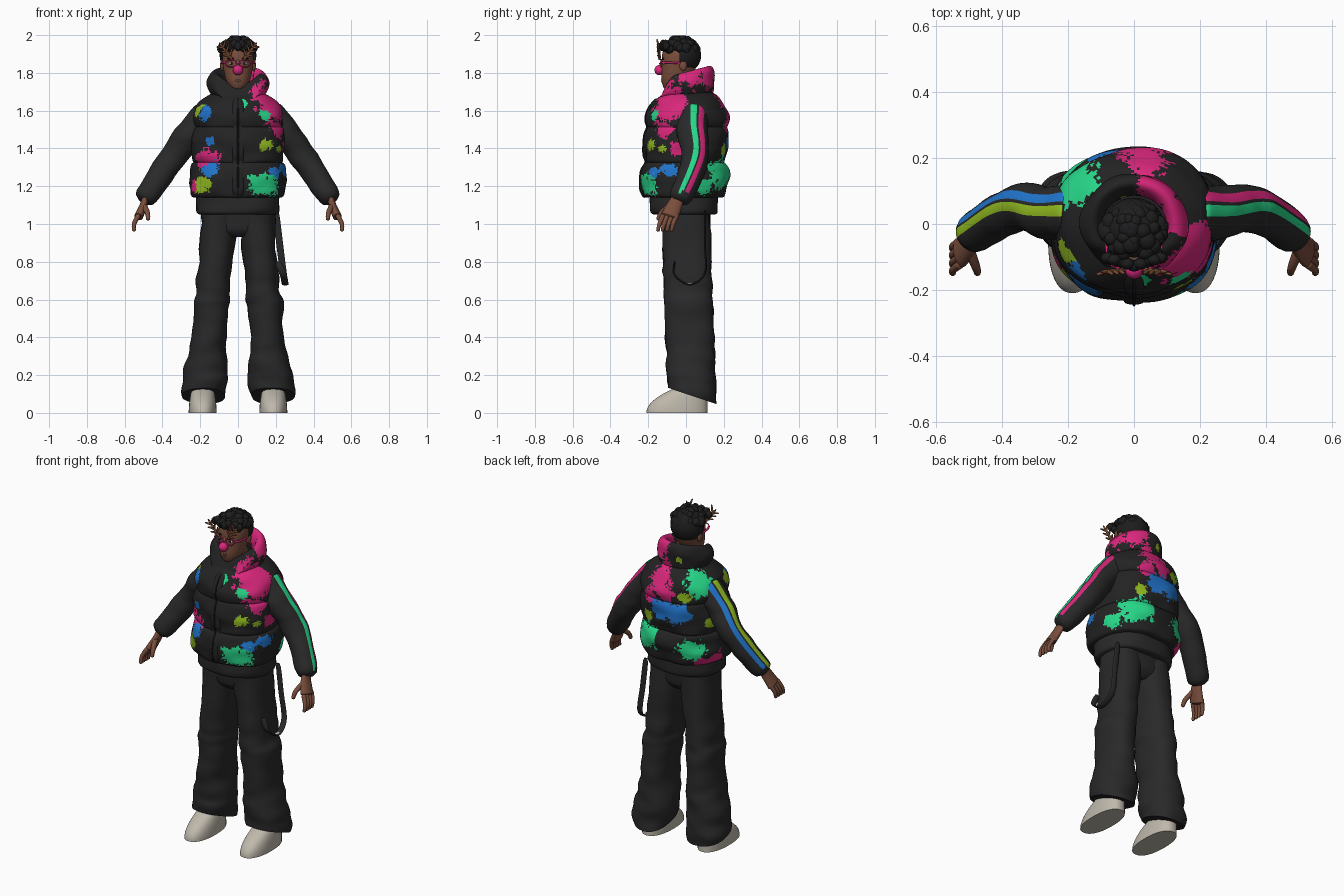
import bpy, bmesh, math, random
from mathutils import Vector, Matrix, noise

if "Cube" in bpy.data.objects:
    bpy.data.objects.remove(bpy.data.objects["Cube"])
random.seed(4)


def material(name, *rgb):
    surface = bpy.data.materials.new(name)
    surface.use_nodes = True
    surface.diffuse_color = (*rgb, 1)
    surface.node_tree.nodes["Principled BSDF"].inputs["Base Color"].default_value = (*rgb, 1)
    return surface


BLACK = material("vest black", .017, .017, .017)
CHARCOAL = material("cloth charcoal", .022, .022, .022)
HAIR = material("hair black", .012, .012, .012)
SKIN = material("skin brown", .19, .075, .045)
TWIG = material("twig brown", .19, .075, .035)
PINK = material("paint pink", .7, .02, .2)
GREEN = material("paint green", .02, .68, .25)
BLUE = material("paint blue", .015, .18, .62)
LIME = material("paint lime", .3, .52, .015)
CREAM = material("shoe cream", .52, .48, .41)


def finish(name, bm, materials):
    bmesh.ops.recalc_face_normals(bm, faces=bm.faces)
    mesh = bpy.data.meshes.new(name)
    bm.to_mesh(mesh)
    bm.free()
    for surface in materials:
        mesh.materials.append(surface)
    mesh.shade_smooth()
    mesh.set_sharp_from_angle(angle=math.radians(50))
    bpy.context.collection.objects.link(bpy.data.objects.new(name, mesh))


def smooth_path(points, steps):
    """Catmull-Rom curve through rows of numbers."""
    curve = []
    last = len(points) - 1
    for i in range(last):
        before, start, end, after = (points[max(0, min(last, i + k))] for k in (-1, 0, 1, 2))
        for step in range(steps):
            t = step / steps
            curve.append([q + t / 2 * (r - p + t * (2*p - 5*q + 4*r - s + t * (3*(q - r) + s - p)))
                          for p, q, r, s in zip(before, start, end, after)])
    return curve + [list(points[-1])]


def join_rings(name, rings, materials, rule=None, side=1, wrinkle=0):
    """Join rings of points into a closed body; rule picks the face material."""
    bm = bmesh.new()
    loops = []
    for ring in rings:
        middle = sum(ring, Vector()) / len(ring)
        loop = []
        for point in ring:
            fold = noise.noise(Vector((point.x * 7, point.y * 7, point.z * 14 + side)))
            point = point + (point - middle).normalized() * fold * wrinkle
            loop.append(bm.verts.new((point.x * side, point.y, point.z)))
        loops.append(loop)
    count = len(loops[0])
    for lower, upper in zip(loops, loops[1:]):
        for j in range(count):
            k = (j + 1) % count
            face = bm.faces.new((lower[j], lower[k], upper[k], upper[j]))
            if rule:
                face.material_index = rule(j, face.calc_center_median())
    bm.faces.new(loops[0])
    bm.faces.new(loops[-1])
    finish(name, bm, materials)


def loft(name, rows, materials, steps=4, segments=40, power=2.3,
         lean=lambda z: 0, tilt=lambda y, z: 0, **options):
    """Stacked ovals given as height, radius x, radius y, centre y."""
    def bend(value):
        return math.copysign(abs(value) ** (2 / power), value)
    rings = []
    for z, wide, deep, back in smooth_path(rows, steps):
        ring = []
        for j in range(segments):
            angle = math.tau * j / segments
            y = deep * bend(math.sin(angle))
            ring.append(Vector((lean(z) + wide * bend(math.cos(angle)), back + y, z + tilt(y, z))))
        rings.append(ring)
    join_rings(name, rings, materials, **options)


def tube(name, points, start, end, materials, steps=6, segments=10, across=(0, 1, 0),
         flat=1, thin=1, **options):
    """Sweep a tapering section with rounded ends along points."""
    path = [Vector(p) for p in smooth_path(points, steps)]
    last = len(path) - 1
    rings = []
    for i, point in enumerate(path):
        along = (path[min(i + 1, last)] - path[max(i - 1, 0)]).normalized()
        u = along.cross(Vector(across)).normalized()
        v = u.cross(along)
        t = i / last
        radius = (start + (end - start) * t) * (1 - abs(2 * t - 1) ** 20 / 2)
        angles = [math.tau * j / segments for j in range(segments)]
        rings.append([point + radius * (u * flat * math.cos(a) + v * thin * math.sin(a)) for a in angles])
    join_rings(name, rings, materials, **options)


def balls(name, items, surface, segments=16, trim=None):
    """Ellipsoids given as centre and radii, kept as one object."""
    bm = bmesh.new()
    for centre, size in items:
        place = Matrix.Translation(centre) @ Matrix.Diagonal((*size, 1))
        bmesh.ops.create_uvsphere(bm, u_segments=segments, v_segments=segments, radius=1, matrix=place)
    if trim:
        bmesh.ops.delete(bm, geom=[v for v in bm.verts if trim(v.co)], context="VERTS")
    finish(name, bm, [surface])


# Paint splashes on the vest: heading in degrees from the front, height, size
SPLASHES = {
    LIME: [(38, 1.42, .03), (-48, 1.21, .04), (-68, 1.6, .03), (212, 1.56, .03), (200, 1.75, .02),
           (60, 1.4, .02), (150, 1.4, .03), (250, 1.4, .03)],
    GREEN: [(40, 1.58, .03), (12, 1.64, .02), (32, 1.2, .06), (237, 1.63, .07), (222, 1.25, .06),
            (145, 1.27, .08), (112, 1.2, .04)],
    BLUE: [(-50, 1.58, .04), (-38, 1.44, .02), (-38, 1.29, .04), (48, 1.27, .03), (70, 1.28, .04),
           (178, 1.46, .06), (205, 1.46, .06)],
    PINK: [(58, 1.64, .1), (62, 1.5, .04), (85, 1.4, .04), (-42, 1.34, .05), (-55, 1.34, .04),
           (-62, 1.2, .03), (172, 1.64, .07), (185, 1.56, .05), (160, 1.52, .04),
           (235, 1.16, .04), (255, 1.17, .05), (100, 1.8, .08), (145, 1.8, .08)],
}
VEST_COLOURS = [BLACK, *SPLASHES]


def splash(segment, centre):
    heading = math.degrees(math.atan2(centre.x, -centre.y))
    ragged = noise.noise(centre * 22) / 2 + noise.noise(centre * 80) / 2
    for index, spots in enumerate(SPLASHES.values()):
        for angle, z, size in spots:
            turn = (heading - angle + 180) % 360 - 180
            if math.hypot(turn / 300, centre.z - z) / size + ragged < 1:
                return index + 1
    return 0


# Quilted vest: a full lower band, two softer ones and sloping shoulders
def vest_row(t):
    puff = (.025 if t < 1 / 3 else .015) * math.sqrt(abs(math.sin(3 * math.pi * t)))
    shoulder = math.sqrt(1 - .7 * max(0, (t - .7) / .3) ** 2)
    return 1.14 + .56 * t, (.232 + puff) * shoulder, (.205 + puff) * shoulder, .025 * t - .01


vest_rows = [vest_row(i / 90) for i in range(91)]
loft("puffer_vest", vest_rows, VEST_COLOURS, steps=1, segments=180, rule=splash, wrinkle=.014)

# Zip cover follows the front of the vest
front = [(0, back - deep, z) for z, wide, deep, back in vest_rows[:88:6]]
tube("zip_cover", front, .03, .03, [BLACK], segments=16, thin=.3)
tube("zip_line", [(x, y - .01, z) for x, y, z in front], .004, .004, [HAIR])


# Padded standing collar, dipping open below the chin
def collar_tilt(y, z):
    return (z - 1.66) * (1.8 * y - 100 * max(0, -.05 - y) ** 2)


collar_rows = []
for degrees in range(-60, 210, 6):
    angle = math.radians(degrees)
    radius = .128 + .033 * math.cos(angle)
    collar_rows.append((1.74 + .065 * math.sin(angle), radius, radius * .95, 0))
loft("vest_collar", collar_rows, VEST_COLOURS, steps=1, segments=140, power=2,
     tilt=collar_tilt, rule=splash, wrinkle=.01)

# Hoodie hem and trouser seat
loft("hoodie_hem", [(1.05, .2, .16, -.01), (1.07, .22, .18, -.01), (1.18, .22, .18, -.01)],
     [CHARCOAL], wrinkle=.01)
loft("trouser_seat", [(.93, .06, .08, 0), (.96, .16, .11, 0), (1, .19, .12, 0), (1.1, .2, .13, 0)],
     [CHARCOAL])

# Trouser leg widths by height
LEG = {.09: .11, .15: .12, .2: .12, .3: .1, .4: .09, .55: .095, .6: .1, .65: .09, .8: .09, 1.08: .1}
leg_rows = [(z, wide, .128, .035 * (1 - z)) for z, wide in LEG.items()]

# Shoe outline: the toe slopes back towards the ankle
shoe_rows = []
for i in range(9):
    t = i / 8
    toe, heel = .17 * t * t - .21, .115
    shoe_rows.append((.14 * t, .074 - .02 * t * t, (heel - toe) / 2, (heel + toe) / 2))

for side, label, stripes in ((1, "left_", (PINK, GREEN)), (-1, "right_", (BLUE, LIME))):
    # Leg and shoe
    loft(label + "trouser_leg", leg_rows, [CHARCOAL], side=side, wrinkle=.014,
         lean=lambda z: .19 - .09 * z, tilt=lambda y, z: -1.6 * y * max(0, .3 - z))
    loft(label + "shoe", shoe_rows, [CREAM], steps=2, side=side, lean=lambda z: .187)

    # Sleeve with two stripes along its outer face
    def stripe(segment, centre):
        if centre.z < 1.17:
            return 0
        return 1 if segment in (3, 4, 5) else 2 if segment in (47, 0, 1) else 0

    tube(label + "sleeve", [(.15, .035, 1.58), (.25, .035, 1.48), (.36, .045, 1.33), (.5, -.04, 1.12)],
         .09, .06, [CHARCOAL, *stripes], steps=10, segments=48, side=side, wrinkle=.01, rule=stripe)

    # Hand
    tube(label + "palm", [(.49, -.03, 1.15), (.5, -.06, 1.1), (.53, -.09, 1.03)], .03, .05,
         [SKIN], segments=16, flat=.5, side=side)
    for i, finger in enumerate(("index", "middle", "ring", "little")):
        y = .024 * i - .12
        tube(label + finger + "_finger",
             [(.525, y, 1.05), (.55, y - .02, 1), (.55, y - .03, .96)], .014, .009, [SKIN], side=side)
    tube(label + "thumb", [(.5, -.08, 1.1), (.48, -.13, 1.06), (.475, -.15, 1.02)], .017, .01,
         [SKIN], side=side)

    # Glasses half
    turns = [math.tau * k / 16 for k in range(17)]
    rim = [(.037 + .028 * math.cos(a), -.132, 1.85 + .02 * math.sin(a)) for a in turns]
    tube(label + "lens_rim", rim, .003, .003, [PINK], steps=1, side=side)
    tube(label + "temple", [(.064, -.13, 1.855), (.08, -.09, 1.855), (.085, -.02, 1.85)], .006, .005,
         [PINK], across=(0, 0, 1), side=side)

    # Branched twig antler over the forehead
    root, tip = Vector((.03, -.14, 1.87)), Vector((.1, -.145, 1.96))
    tube(label + "antler", [root, tip], .009, .005, [TWIG], side=side)
    for share in (.2, .45, .7):
        fork = root.lerp(tip, share)
        for reach in ((-.015, -.01, .045), (.035, -.01, .005)):
            tube(label + "antler_twig", [fork, fork + Vector(reach)], .007, .004, [TWIG], side=side)

    # Eye, brow and ear
    balls(label + "eye", [((side * .034, -.117, 1.85), (.014, .008, .008))], CREAM)
    balls(label + "pupil", [((side * .034, -.124, 1.85), (.006, .003, .007))], HAIR)
    balls(label + "brow", [((side * .036, -.121, 1.876), (.022, .006, .005))], HAIR)
    balls(label + "ear", [((side * .083, -.015, 1.84), (.012, .02, .03))], SKIN)

# Head, neck and facial details
loft("head", [(1.713, .02, .02, -.09), (1.725, .04, .04, -.08), (1.76, .063, .07, -.06),
              (1.82, .077, .09, -.04), (1.9, .082, .096, -.03), (1.95, .06, .08, -.03)], [SKIN], power=2.1)
tube("neck", [(0, .01, 1.62), (0, -.02, 1.8)], .07, .06, [SKIN], segments=24)
balls("lips", [((0, -.122, z), (.02, .01, .007)) for z in (1.758, 1.768)], SKIN)
balls("nose_bridge", [((0, -.128, 1.84), (.012, .012, .03))], SKIN)
balls("ball_nose", [((0, -.14, 1.815), (.027, .027, .027))], PINK, segments=24)
tube("glasses_bridge", [(-.01, -.14, 1.85), (.01, -.14, 1.85)], .003, .003, [PINK])

# Hair: a cropped cap with loose curls on top and a fringe
balls("hair_cap", [((0, -.02, 1.893), (.097, .1, .098))], HAIR, segments=40,
      trim=lambda p: p.z < 1.82 or (p.y < -.045 and p.z < 1.915))
curls = []
for k in range(46):
    angle, lift, size = random.uniform(0, math.tau), random.uniform(.3, 1), random.uniform(.02, .03)
    reach = .09 * math.sqrt(1 - lift * lift)
    centre = (reach * math.cos(angle), reach * math.sin(angle) - .03, min(1.895 + .085 * lift, 1.975))
    curls.append((centre, (size, size, .024)))
for k in range(-4, 5):
    curls.append(((k * .02, .006 * abs(k) - .127, 1.94 + .012 * (k % 2)), (.022, .018, .024)))
balls("hair_curls", curls, HAIR, segments=10)

# Hanging strap loop on the left hip
tube("hip_strap", [(.2, .1, 1.07), (.22, .1, .9), (.24, .1, .74), (.25, .02, .68), (.24, -.06, .73),
                   (.21, -.06, .8)], .018, .018, [CHARCOAL], segments=12, across=(1, 0, 0), flat=.3)
balls("strap_tag", [((.25, .02, .684), (.012, .025, .007))], CREAM, segments=10)
